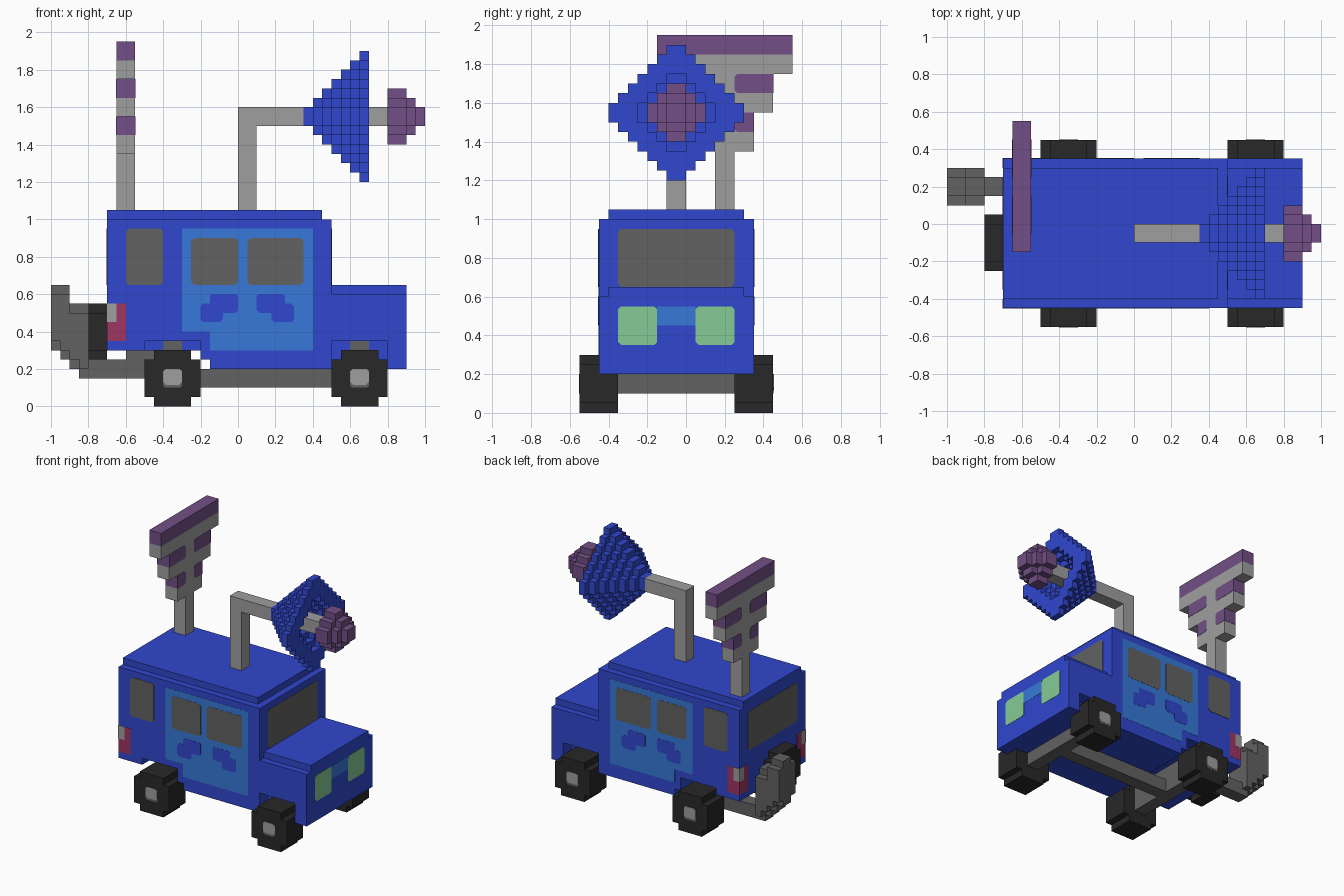
import bpy
import bmesh

cube = bpy.data.objects.get("Cube")
if cube:
    bpy.data.objects.remove(cube, do_unlink=True)

U = 0.05      # block size
CY = -0.05    # centre line of the vehicle in y


def material(name, r, g, b):
    lin = [((c / 255 + 0.055) / 1.055) ** 2.4 for c in (r, g, b)] + [1.0]
    m = bpy.data.materials.new(name)
    m.use_nodes = True
    m.diffuse_color = lin
    bsdf = m.node_tree.nodes["Principled BSDF"]
    bsdf.inputs["Base Color"].default_value = lin
    bsdf.inputs["Roughness"].default_value = 0.8
    return m


BLUE = material("body blue", 48, 71, 206)
SKY = material("door light blue", 55, 121, 216)
LIGHT = material("light grey", 159, 159, 159)
DARK = material("dark grey", 98, 98, 98)
BLACK = material("tyre black", 40, 40, 40)
PURPLE = material("purple", 114, 79, 134)
RED = material("lamp red", 158, 54, 98)
GREEN = material("headlight green", 133, 203, 150)


def finish(name, bm, mat):
    bmesh.ops.recalc_face_normals(bm, faces=bm.faces)
    me = bpy.data.meshes.new(name)
    bm.to_mesh(me)
    bm.free()
    me.materials.append(mat)
    ob = bpy.data.objects.new(name, me)
    bpy.context.collection.objects.link(ob)
    return ob


def blocks(name, mat, *boxes):
    """One object from boxes given as x0, x1, y0, y1, z0, z1."""
    bm = bmesh.new()
    for x0, x1, y0, y1, z0, z1 in boxes:
        vs = bmesh.ops.create_cube(bm, size=1)["verts"]
        for v in vs:
            v.co.x = x1 if v.co.x > 0 else x0
            v.co.y = y1 if v.co.y > 0 else y0
            v.co.z = z1 if v.co.z > 0 else z0
    return finish(name, bm, mat)


def prism(name, mat, axis, pts, a, b):
    """Extrude an outline from a to b along x (outline y,z) or y (outline x,z)."""
    bm = bmesh.new()
    put = (lambda u, v, w: (w, u, v)) if axis == "x" else (lambda u, v, w: (u, w, v))
    face = bm.faces.new([bm.verts.new(put(u, v, a)) for u, v in pts])
    ext = bmesh.ops.extrude_face_region(bm, geom=[face])["geom"]
    k = 0 if axis == "x" else 1
    for v in ext:
        if isinstance(v, bmesh.types.BMVert):
            v.co[k] = b
    return finish(name, bm, mat)


def rounded(u0, u1, v0, v1, c=0.015):
    return [(u0 + c, v0), (u1 - c, v0), (u1, v0 + c), (u1, v1 - c),
            (u1 - c, v1), (u0 + c, v1), (u0, v1 - c), (u0, v0 + c)]


def octagon(cu, cv, r=0.15, c=0.05):
    """Stepped round outline: a square with one block missing per corner."""
    q = r - c
    return [(cu + u, cv + v) for u, v in (
        (-q, -r), (q, -r), (q, -q), (r, -q), (r, q), (q, q),
        (q, r), (-q, r), (-q, q), (-r, q), (-r, -q), (-q, -q))]


# Body core, hood and roof
core = [(-0.7, 0.3), (-0.2, 0.3), (-0.2, 0.25), (-0.15, 0.25), (-0.15, 0.2), (0.9, 0.2),
        (0.9, 0.6), (0.5, 0.6), (0.5, 1.0), (-0.7, 1.0)]
prism("body_core", BLUE, "y", core, CY - 0.3, CY + 0.3)
blocks("hood_top", BLUE, (0.5, 0.9, CY - 0.35, CY + 0.35, 0.6, 0.65))
blocks("roof", BLUE, (-0.7, 0.45, CY - 0.35, CY + 0.35, 1.0, 1.05))

# Side panels with wheel arches
side = [(-0.7, 0.3), (-0.5, 0.3), (-0.5, 0.35), (-0.2, 0.35), (-0.2, 0.25), (-0.15, 0.25),
        (-0.15, 0.2), (0.5, 0.2), (0.5, 0.35), (0.8, 0.35), (0.8, 0.2), (0.9, 0.2),
        (0.9, 0.6), (0.5, 0.6), (0.5, 1.0), (-0.7, 1.0)]
door = [(-0.15, 0.3), (0.4, 0.3), (0.4, 0.95), (-0.3, 0.95), (-0.3, 0.4), (-0.15, 0.4)]
patch = [(-0.14, 0.6), (-0.01, 0.6), (0, 0.59), (0, 0.515), (-0.015, 0.5), (-0.08, 0.5),
         (-0.08, 0.465), (-0.095, 0.45), (-0.185, 0.45), (-0.2, 0.465), (-0.2, 0.535),
         (-0.185, 0.55), (-0.15, 0.55), (-0.15, 0.59)]

for s, tag in ((-1, "front"), (1, "back")):
    y = lambda d: CY + s * d
    prism(f"{tag}_side_panel", BLUE, "y", side, y(0.3), y(0.4))
    # Door, windows and painted patches
    prism(f"{tag}_door", SKY, "y", door, y(0.399), y(0.4015))
    prism(f"{tag}_door_patch_a", BLUE, "y", patch, y(0.4), y(0.403))
    prism(f"{tag}_door_patch_b", BLUE, "y", [(0.1 - u, v) for u, v in patch], y(0.4), y(0.403))
    for i, (x0, x1, z0, z1) in enumerate(((-0.6, -0.4, 0.65, 0.95), (-0.25, 0, 0.65, 0.9),
                                          (0.05, 0.35, 0.65, 0.9))):
        prism(f"{tag}_window_{i + 1}", DARK, "y", rounded(x0, x1, z0, z1), y(0.399), y(0.403))
    # Tail lamp wrapped around the rear corner
    lo, hi = sorted((y(0.3), y(0.4015)))
    blocks(f"{tag}_tail_lamp", RED, (-0.7015, -0.6, lo, hi, 0.35, 0.55))
    lo, hi = sorted((y(0.35), y(0.403)))
    blocks(f"{tag}_reverse_lamp", LIGHT, (-0.703, -0.65, lo, hi, 0.45, 0.551))
    # Headlight
    lo, hi = sorted((y(0.1), y(0.3)))
    prism(f"{tag}_headlight", GREEN, "x", rounded(lo, hi, 0.35, 0.55), 0.899, 0.902)
    # Wheels with hubs
    for cx, pos in ((-0.35, "rear"), (0.65, "nose")):
        prism(f"{tag}_{pos}_wheel", BLACK, "y", octagon(cx, 0.15), y(0.3), y(0.5))
        prism(f"{tag}_{pos}_hub_ring", DARK, "y", rounded(cx - 0.05, cx + 0.05, 0.1, 0.2, 0.01),
              y(0.499), y(0.5015))
        prism(f"{tag}_{pos}_hub", LIGHT, "y", rounded(cx - 0.05, cx + 0.05, 0.115, 0.2, 0.015),
              y(0.499), y(0.503))

# Grille, windscreen and rear window
blocks("grille", SKY, (0.899, 0.9015, CY - 0.1, CY + 0.1, 0.45, 0.55))
glass = rounded(CY - 0.3, CY + 0.3, 0.65, 0.95)
prism("windscreen", DARK, "x", glass, 0.499, 0.502)
prism("rear_window", DARK, "x", glass, -0.702, -0.699)

# Chassis: two axles and a centre rail
for cx, pos in ((-0.35, "rear"), (0.65, "nose")):
    blocks(f"{pos}_axle", DARK, (cx - 0.05, cx + 0.05, CY - 0.303, CY + 0.303, 0.1, 0.35))
blocks("centre_rail", DARK, (-0.3, 0.6, CY - 0.05, CY + 0.05, 0.1, 0.2))

# Spare wheel
prism("spare_wheel", BLACK, "x", octagon(-0.1, 0.4), -0.8, -0.7)

# Exhaust pipe with a wide stepped outlet
outlet = [(-1, -0.95, 0.3, 0.65), (-0.95, -0.9, 0.25, 0.65),
          (-0.9, -0.85, 0.2, 0.55), (-0.85, -0.8, 0.15, 0.55)]
pipe = [(-0.8, -0.4, 0.15, 0.25, 0.15, 0.25), (-0.6, -0.4, 0.15, 0.25, 0.25, 0.3)]
for x0, x1, z0, z1 in outlet:
    pipe.append((x0, x1, 0.15, 0.25, z0, z1))
    pipe.append((x0, x1, 0.1, 0.3, z0 + U, z1 - U))
blocks("exhaust_pipe", DARK, *pipe)

# Stepped aerial panel on a post
PY = 0.2
blocks("aerial_post", LIGHT, (-0.65, -0.55, PY - 0.05, PY + 0.05, 1.05, 1.35))
blocks("aerial_panel", LIGHT,
       (-0.65, -0.55, PY - 0.15, PY + 0.15, 1.35, 1.55),
       (-0.65, -0.55, PY - 0.25, PY + 0.25, 1.55, 1.75),
       (-0.65, -0.55, PY - 0.35, PY + 0.35, 1.75, 1.85))
blocks("aerial_top", PURPLE, (-0.65, -0.55, PY - 0.35, PY + 0.35, 1.85, 1.95))
for s, tag in ((-1, "front"), (1, "back")):
    for half, z, row in ((0.15, 1.45, "lower"), (0.25, 1.65, "upper")):
        a, b, c = PY + s * 0.05, PY + s * (half + 0.002), s * 0.015
        outline = [(a + c, z), (b, z), (b, z + 0.1), (a + c, z + 0.1),
                   (a, z + 0.085), (a, z + 0.015)]
        prism(f"{tag}_{row}_aerial_patch", PURPLE, "x", outline, -0.652, -0.548)

# Dish mast and arms
CZ = 1.55
blocks("dish_mast", LIGHT, (0, 0.1, CY - U, CY + U, 1.05, 1.6),
       (0.1, 0.35, CY - U, CY + U, CZ - U, CZ + U))
blocks("dish_feed_arm", LIGHT, (0.5, 0.8, CY - U, CY + U, CZ - U, CZ + U))


def rows(x0, x1, widths, holes=()):
    """Rows of blocks, symmetric about the dish axis, with optional hollow middle."""
    out = []
    for j, w in enumerate(widths):
        h = holes[j] if j < len(holes) else 0
        spans = [(-w, -h), (h, w)] if h else [(-w, w)]
        for a, b in spans:
            for k in (j, -j - 1):
                out.append((x0, x1, CY + a * U, CY + b * U, CZ + k * U, CZ + (k + 1) * U))
    return out


# Diamond dish, growing one block per layer and hollow towards its rim
dish = []
for n in range(1, 8):
    x0 = 0.35 + (n - 1) * U
    dish += rows(x0, x0 + U, range(n, 0, -1), range(max(n - 3, 0), 0, -1))
blocks("dish", BLUE, *dish)

# Dish feed head
blocks("dish_feed_head", PURPLE, *rows(0.8, 0.9, (3, 2, 1)),
       *rows(0.9, 0.95, (2, 1)), *rows(0.95, 1.0, (1,)))
